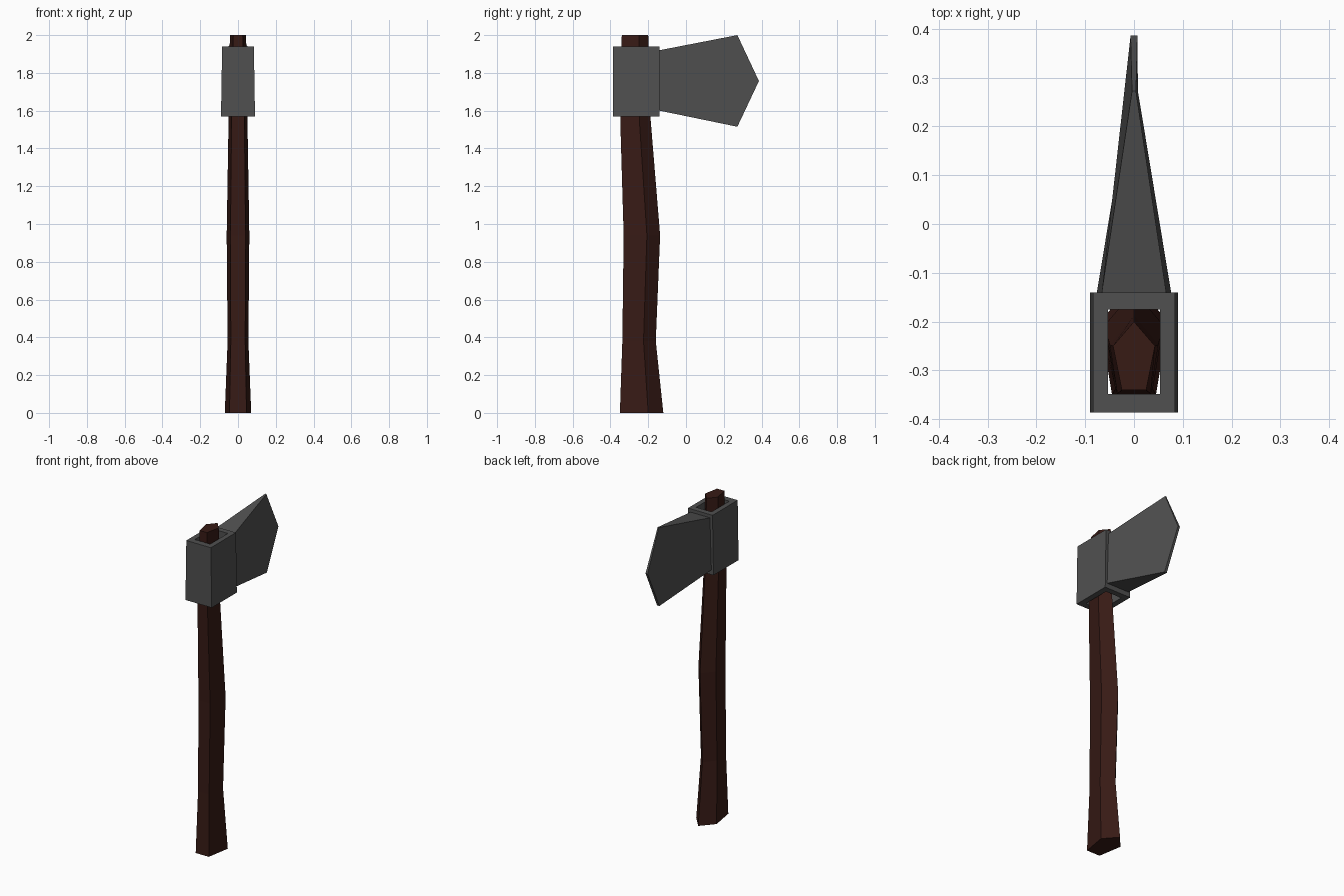
import bpy, bmesh

if "Cube" in bpy.data.objects:
    bpy.data.objects.remove(bpy.data.objects["Cube"])


def material(name, rgb):
    m = bpy.data.materials.new(name)
    m.diffuse_color = (*rgb, 1)
    m.use_nodes = True
    m.node_tree.nodes["Principled BSDF"].inputs["Base Color"].default_value = m.diffuse_color
    return m


def loft(name, rings, mat, caps=(True, True), loop=False):
    """Skin equal-sized rings of points; cap the ends or loop back to the first."""
    bm = bmesh.new()
    vs = [[bm.verts.new(p) for p in r] for r in rings]
    pairs = list(zip(vs, vs[1:])) + ([(vs[-1], vs[0])] if loop else [])
    for a, b in pairs:
        for i in range(len(a)):
            j = (i + 1) % len(a)
            bm.faces.new((a[i], a[j], b[j], b[i]))
    for ring, cap in zip((vs[0], vs[-1]), caps):
        if cap and not loop:
            bm.faces.new(ring)
    bmesh.ops.recalc_face_normals(bm, faces=bm.faces)
    me = bpy.data.meshes.new(name)
    bm.to_mesh(me)
    bm.free()
    me.materials.append(mat)
    ob = bpy.data.objects.new(name, me)
    bpy.context.collection.objects.link(ob)
    return ob


def rect(hx, y0, y1, z):
    return [(-hx, y0, z), (hx, y0, z), (hx, y1, z), (-hx, y1, z)]


wood = material("dark_wood", (0.038, 0.0105, 0.0075))
steel = material("dark_steel", (0.08, 0.08, 0.08))

# Handle: five-sided section, flat at the back and pointed towards the blade
# (z, back y, widest y, point y, back half width, widest half width)
sections = [
    (0.00, -0.35, -0.20, -0.12, 0.045, 0.07),
    (0.38, -0.337, -0.225, -0.16, 0.038, 0.055),
    (0.94, -0.33, -0.207, -0.137, 0.04, 0.06),
    (1.55, -0.348, -0.247, -0.187, 0.034, 0.05),
    (2.00, -0.34, -0.25, -0.20, 0.025, 0.043),
]
loft("handle", [[(-b, yb, z), (b, yb, z), (w, yw, z), (0, yp, z), (-w, yw, z)]
                for z, yb, yw, yp, b, w in sections], wood)

# Socket: slightly tapered square tube around the handle
loft("axe_socket", [
    rect(0.09, -0.386, -0.14, 1.57), rect(0.084, -0.386, -0.14, 1.94),
    rect(0.053, -0.348, -0.175, 1.94), rect(0.055, -0.348, -0.175, 1.57),
], steel, loop=True)

# Blade: side outline (y, z, half thickness), flaring to a pointed thin edge
outline = [(-0.14, 1.60, 0.076), (0.272, 1.515, 0.008), (0.386, 1.757, 0.007),
           (0.272, 2.00, 0.004), (-0.14, 1.92, 0.066)]
loft("axe_blade", [[(s * h, y, z) for y, z, h in outline] for s in (-1, 1)], steel)
